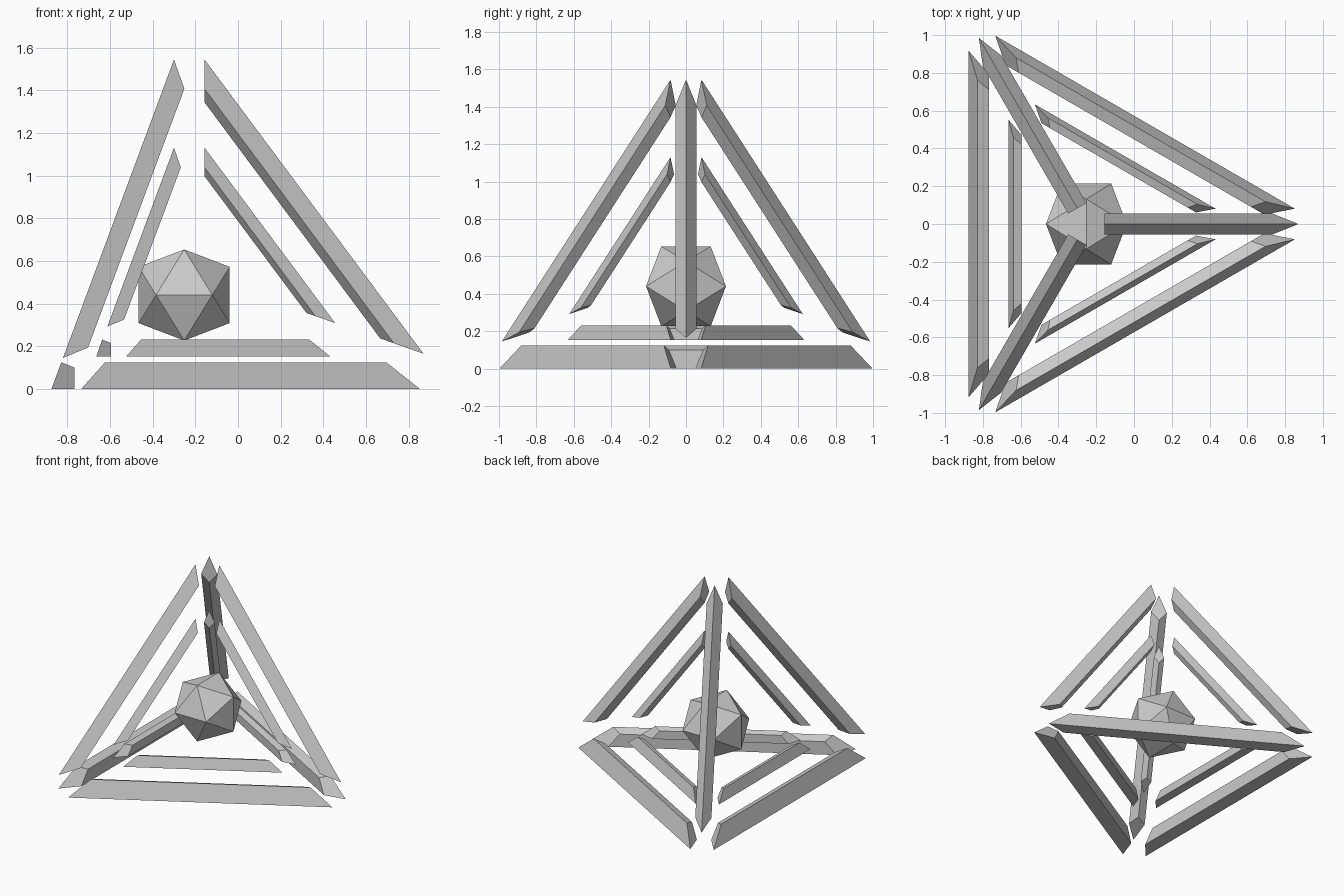
import bpy, bmesh, math
from mathutils import Vector

if "Cube" in bpy.data.objects:
    bpy.data.objects.remove(bpy.data.objects["Cube"])

CENTRE = Vector((-0.2525, 0, 0.44))
UP = Vector((0, 0, 1))


def make_object(name, bm):
    bmesh.ops.recalc_face_normals(bm, faces=bm.faces)
    mesh = bpy.data.meshes.new(name)
    bm.to_mesh(mesh)
    bm.free()
    obj = bpy.data.objects.new(name, mesh)
    bpy.context.collection.objects.link(obj)
    return obj


def beam(name, a, b, section, u, v, gap_a, gap_b):
    """Prism along a-b; each end is cut parallel to the line from its corner to the centre."""
    d = (b - a).normalized()
    bm = bmesh.new()
    rings = []
    for corner, tip in ((a, a + d * gap_a), (b, b - d * gap_b)):
        g = (CENTRE - corner).normalized()
        n = d - g * d.dot(g)
        ring = []
        for s, t in section:
            off = u * s + v * t
            ring.append(bm.verts.new(tip + off - d * (off.dot(n) / d.dot(n))))
        rings.append(ring)
    r0, r1 = rings
    k = len(section)
    for i in range(k):
        j = (i + 1) % k
        bm.faces.new((r0[i], r0[j], r1[j], r1[i]))
    bm.faces.new(r0)
    bm.faces.new(r1)
    make_object(name, bm)


def frame(name, radius, height, z0, base_section, depth, mid, half, gaps):
    """Six separate beams along the edges of a three-sided pyramid."""
    mid_base = Vector((CENTRE.x, 0, z0))
    apex = mid_base + UP * height
    corners = [mid_base + radius * Vector((math.cos(t), math.sin(t), 0))
               for t in (math.radians(120 * i) for i in range(3))]
    kite = [(0, 0), (mid, half), (depth, 0), (mid, -half)]
    for i, c in enumerate(corners):
        # base beam
        e = corners[(i + 1) % 3]
        inward = (mid_base - (c + e) / 2).normalized()
        beam(f"{name}_base_beam_{i + 1}", c, e, base_section, inward, UP, 0.162, 0.162)
        # rising beam
        d = (apex - c).normalized()
        side = d.cross(UP).normalized()
        inner = side.cross(d).normalized()
        if inner.dot(CENTRE - c) < 0:
            inner = -inner
        beam(f"{name}_rising_beam_{i + 1}", c, apex, kite, inner, side, gaps[i], 0.16)


# outer and inner pyramid frames
frame("outer", 1.245, 1.673, 0.0,
      [(0, 0), (0.108, 0), (0.108, 0.099), (0.046, 0.124)],
      0.12, 0.082, 0.056, (0.205, 0.18, 0.18))
frame("inner", 0.825, 1.107, 0.152,
      [(0, 0), (0.069, 0), (0.069, 0.063), (0.028, 0.078)],
      0.08, 0.055, 0.037, (0.195, 0.175, 0.175))

# central twenty-sided core
bm = bmesh.new()
s = 0.132
p = s * (1 + math.sqrt(5)) / 2
for i in (-s, s):
    for j in (-p, p):
        for co in ((0, i, j), (j, 0, i), (i, j, 0)):
            bm.verts.new(CENTRE + Vector(co))
bmesh.ops.convex_hull(bm, input=bm.verts)
make_object("core", bm)
